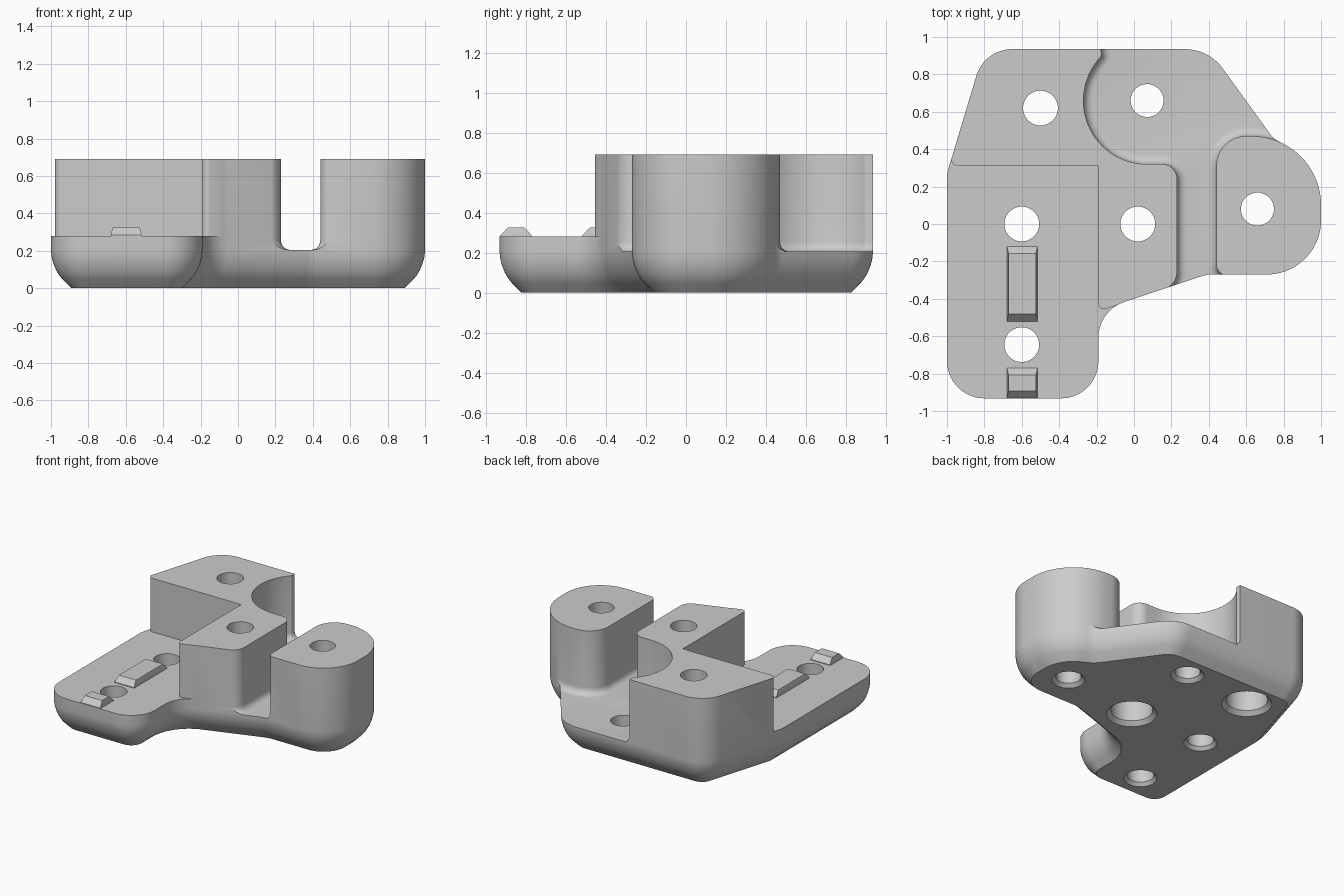
import bpy, bmesh
from math import sin, cos, pi, tan, ceil
from mathutils import Vector

cube = bpy.data.objects.get("Cube")
if cube:
    bpy.data.objects.remove(cube, do_unlink=True)

grey = bpy.data.materials.new("plain grey")
grey.use_nodes = True
grey.diffuse_color = (0.6, 0.6, 0.6, 1)
grey.node_tree.nodes["Principled BSDF"].inputs["Base Color"].default_value = (0.6, 0.6, 0.6, 1)


def rounded(corners):
    """Closed counter-clockwise outline from (x, y, corner radius) entries."""
    pts = []
    for i, (x, y, r) in enumerate(corners):
        p = Vector((x, y))
        a = (Vector(corners[i - 1][:2]) - p).normalized()
        b = (Vector(corners[(i + 1) % len(corners)][:2]) - p).normalized()
        if r == 0:
            pts.append(p)
            continue
        half = a.angle(b) / 2
        centre = p + (a + b).normalized() * r / sin(half)
        start = p + a * r / tan(half) - centre
        turn = (pi - 2 * half) * (1 if a.x * b.y - a.y * b.x < 0 else -1)
        steps = max(3, ceil(abs(turn) / 0.09))
        for k in range(steps + 1):
            t = turn * k / steps
            pts.append(centre + Vector((start.x * cos(t) - start.y * sin(t),
                                        start.x * sin(t) + start.y * cos(t))))
    return pts


def inset(pts, d):
    """Move every outline point inward by distance d."""
    out = []
    for i, p in enumerate(pts):
        a = (p - pts[i - 1]).normalized()
        b = (pts[(i + 1) % len(pts)] - p).normalized()
        n1, n2 = Vector((-a.y, a.x)), Vector((-b.y, b.x))
        out.append(p + (n1 + n2) * d / (1 + n1.dot(n2)))
    return out


def loft(name, rings):
    """Solid through a stack of (outline, z) rings."""
    bm = bmesh.new()
    rows = [[bm.verts.new((p.x, p.y, z)) for p in pts] for pts, z in rings]
    n = len(rows[0])
    for lo, hi in zip(rows, rows[1:]):
        for i in range(n):
            j = (i + 1) % n
            bm.faces.new((lo[i], lo[j], hi[j], hi[i]))
    bm.faces.new(rows[0][::-1])
    bm.faces.new(rows[-1])
    mesh = bpy.data.meshes.new(name)
    bm.to_mesh(mesh)
    bm.free()
    mesh.materials.append(grey)
    ob = bpy.data.objects.new(name, mesh)
    bpy.context.collection.objects.link(ob)
    return ob


def circle(x, y, r, n=48):
    return [Vector((x + r * cos(2 * pi * k / n), y + r * sin(2 * pi * k / n))) for k in range(n)]


def activate(ob):
    bpy.ops.object.select_all(action='DESELECT')
    ob.select_set(True)
    bpy.context.view_layer.objects.active = ob


def carve(body, cutter):
    cutter.hide_render = True
    mod = body.modifiers.new("carve", 'BOOLEAN')
    mod.operation = 'DIFFERENCE'
    mod.solver = 'EXACT'
    mod.object = cutter
    activate(body)
    bpy.ops.object.modifier_apply(modifier=mod.name)
    bpy.data.objects.remove(cutter, do_unlink=True)


TOP, PLATE, FLOOR = 0.69, 0.28, 0.205

# Full body with a softened chamfer around the underside
outline = rounded([
    (-1, -0.932, 0.2), (-0.19, -0.932, 0.2), (-0.19, -0.463, 0.2), (0.39, -0.27, 0.1),
    (1, -0.27, 0.29), (1, 0.336, 0.369), (0.748, 0.453, 0.14), (0.4, 0.935, 0.25),
    (-0.8, 0.935, 0.2), (-1, 0.27, 0.2)])
edge = [(0.11, 0), (0.06, 0.05), (0.042, 0.072), (0.026, 0.1), (0.012, 0.135),
        (0.003, 0.17), (0, 0.2), (0, TOP)]
body = loft("bracket_body", [(inset(outline, d), z) for d, z in edge])

# Lowered mounting plate
recess = rounded([
    (-1.2, -1.2, 0), (0.4, -1.2, 0), (0.4, -0.27, 0), (-0.19, -0.467, 0.03),
    (-0.19, 0.31, 0), (-0.992, 0.31, 0.04), (-0.904, 0.6, 0), (-1.2, 0.6, 0)])
carve(body, loft("plate_recess", [(recess, PLATE), (recess, 1)]))

# Curved channel between the block and the round tower, with a filleted floor
channel = rounded([
    (-0.19, 1.2, 0), (-0.174, 0.899, 0.02), (-0.27, 0.784, 0.338), (-0.27, 0.32, 0.338),
    (0.23, 0.32, 0.08), (0.23, -0.326, 0.1), (0.05, -0.386, 0), (0.05, -0.7, 0),
    (0.7, -0.7, 0), (0.7, -0.275, 0), (0.44, -0.275, 0.06), (0.44, 0.47, 0.16),
    (0.712, 0.47, 0.37), (1.2, 0.242, 0), (1.2, 1.2, 0)])
R = 0.05
fillet = [(R * (1 - sin(t)), FLOOR + R * (1 - cos(t))) for t in (k * pi / 12 for k in range(7))]
carve(body, loft("channel", [(inset(channel, d), z) for d, z in fillet + [(0, 1)]]))

# Bolt holes: x, y, radius, counterbored from below or not
holes = [(-0.5, 0.62, 0.093, True), (0.07, 0.66, 0.088, False), (-0.6, 0, 0.093, False),
         (0.02, 0, 0.093, True), (0.66, 0.08, 0.088, False), (-0.6, -0.645, 0.093, False)]
for x, y, r, bored in holes:
    if bored:
        steps = [(0.175, -0.05), (0.175, 0), (0.145, 0.03), (0.145, 0.35), (r, 0.351), (r, 1)]
    else:
        steps = [(0.115, -0.05), (0.115, 0), (r, 0.025), (r, 1)]
    carve(body, loft("hole", [(circle(x, y, s), z) for s, z in steps]))

# Raised locating ridges with sloped ends
ridges = []
for name, y0, y1 in (("long_ridge", -0.52, -0.12), ("short_ridge", -0.93, -0.77)):
    def box(dx, dy):
        return [Vector(p) for p in ((-0.68 + dx, y0 + dy), (-0.515 - dx, y0 + dy),
                                    (-0.515 - dx, y1 - dy), (-0.68 + dx, y1 - dy))]
    ridges.append(loft(name, [(box(0, 0), PLATE - 0.01), (box(0, 0), PLATE + 0.005),
                              (box(0.01, 0.038), PLATE + 0.045)]))

for ob in [body] + ridges:
    activate(ob)
    bpy.ops.object.shade_smooth_by_angle(angle=0.45)
